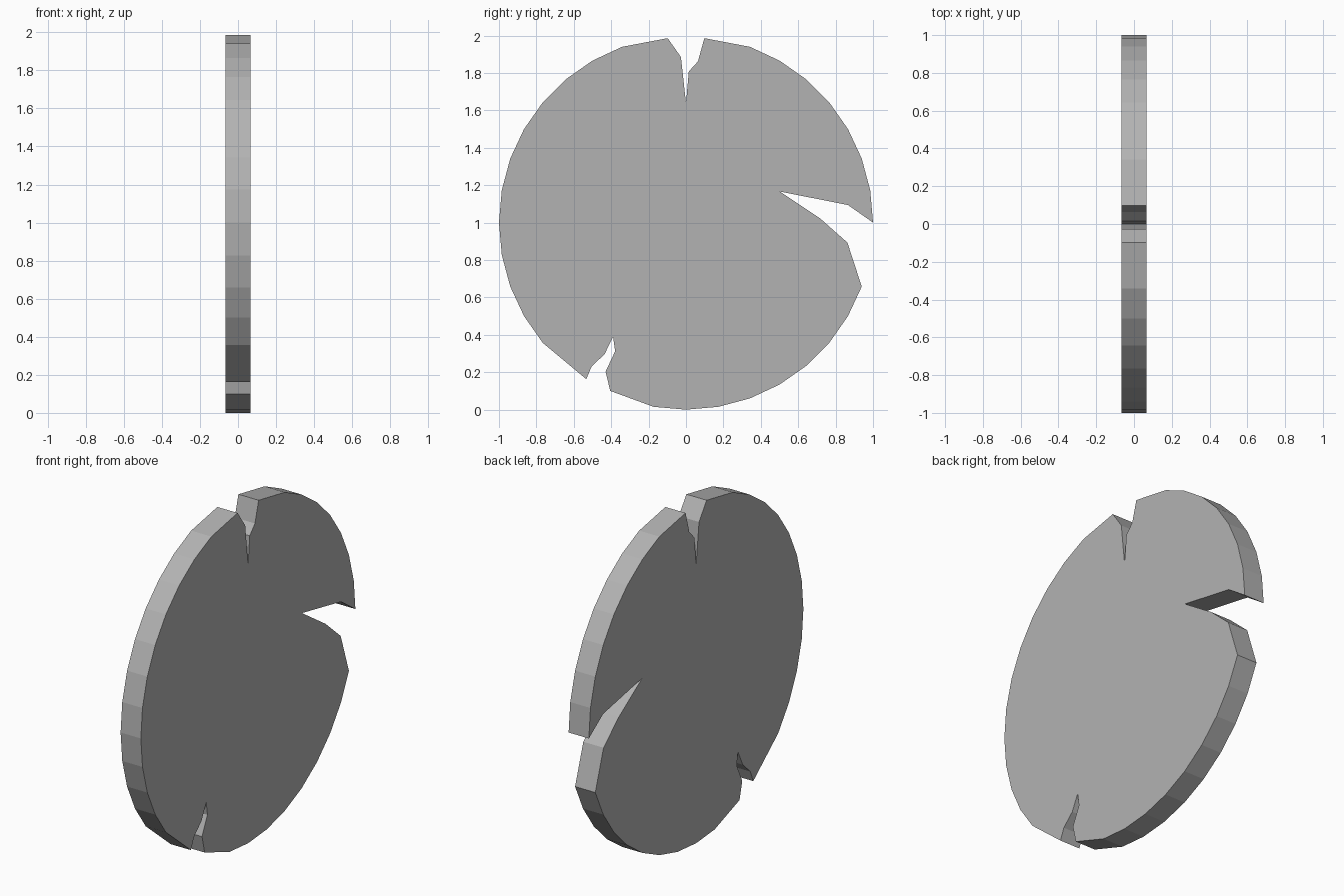
import bpy, bmesh
from math import cos, sin, radians

if "Cube" in bpy.data.objects:
    bpy.data.objects.remove(bpy.data.objects["Cube"])

HALF = 0.066  # half thickness


def arc(a, b):
    """Rim points of a 36-sided unit circle, standing on z = 0."""
    return [(cos(radians(d)), 1 + sin(radians(d))) for d in range(a, b + 1, 10)]


# Cracks cut into the rim, as (y, z) points in counter-clockwise order
top_crack = [(0.098, 1.986), (0.064, 1.862), (0.015, 1.808), (0, 1.638),
             (-0.027, 1.885), (-0.098, 1.986)]
lower_crack = [(-0.533, 0.163), (-0.505, 0.23), (-0.435, 0.297), (-0.39, 0.39),
               (-0.379, 0.312), (-0.43, 0.203), (-0.405, 0.10)]
side_crack = [(0.863, 0.893), (0.72, 1.02), (0.502, 1.166), (0.866, 1.094)]

outline = (arc(0, 70) + top_crack + arc(110, 220) + lower_crack
           + arc(260, 340) + side_crack)

# Cracked disc: outline face extruded along x
bm = bmesh.new()
face = bm.faces.new([bm.verts.new((-HALF, y, z)) for y, z in outline])
ext = bmesh.ops.extrude_face_region(bm, geom=[face], use_keep_orig=True)
bmesh.ops.translate(bm, vec=(2 * HALF, 0, 0),
                    verts=[g for g in ext["geom"] if isinstance(g, bmesh.types.BMVert)])
bmesh.ops.recalc_face_normals(bm, faces=bm.faces)
mesh = bpy.data.meshes.new("cracked_disc")
bm.to_mesh(mesh)
bm.free()
bpy.context.collection.objects.link(bpy.data.objects.new("cracked_disc", mesh))

# Dark grey stone
stone = bpy.data.materials.new("dark_grey")
stone.diffuse_color = (0.45, 0.45, 0.45, 1)
stone.use_nodes = True
stone.node_tree.nodes["Principled BSDF"].inputs["Base Color"].default_value = stone.diffuse_color
mesh.materials.append(stone)
